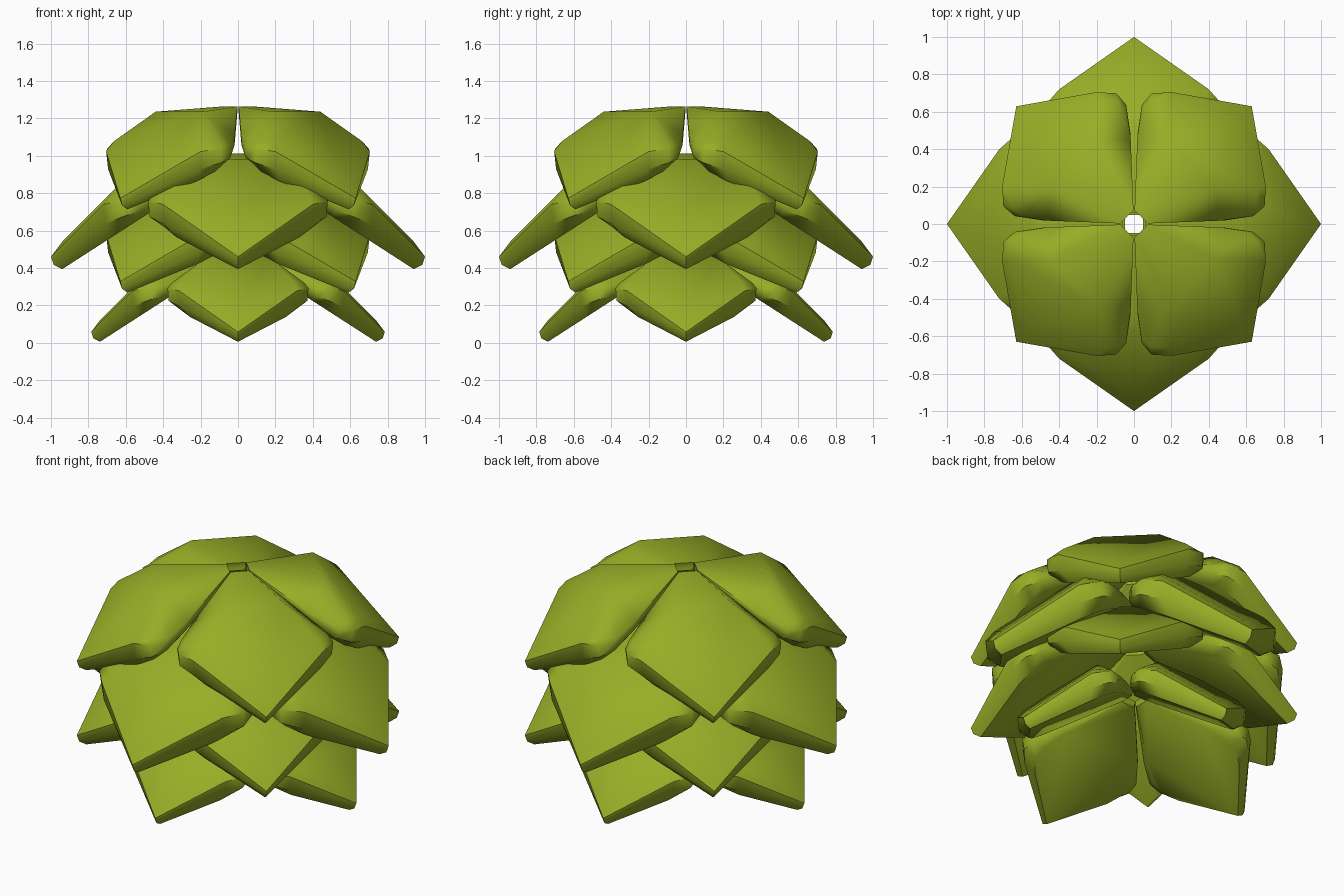
import bpy, bmesh, math
from mathutils import Matrix

cube = bpy.data.objects.get("Cube")
if cube:
    bpy.data.objects.remove(cube, do_unlink=True)

green = bpy.data.materials.new("olive_green")
green.use_nodes = True
color = (0.31, 0.42, 0.02, 1)
green.diffuse_color = color
bsdf = green.node_tree.nodes["Principled BSDF"]
bsdf.inputs["Base Color"].default_value = color
bsdf.inputs["Roughness"].default_value = 0.8

# Half outline of one leaf: distance from the stem, half width
OUTLINE = [(0.065, 0.06), (0.40, 0.37), (0.54, 0.473), (0.63, 0.48), (0.72, 0.40)]
CROWN = (0.5, 0.2)


def upper(r, w):
    """Faceted top of the leaf: crown, outer slope and side slopes."""
    return min(-0.1 * r, 0.45 - r, 0.016 + 0.19 * r - 0.806 * abs(w))


def under(r, w):
    """Flat underside, sloping from the stem to the tip."""
    return -0.03 - 0.645 * r


def middle(r, w):
    return 0.4 * upper(r, w) + 0.6 * under(r, w)


def edge(r, w):
    return upper(r, w) - 0.02


def ring(bm, length, width, height):
    """One loop of the leaf rim, as left points, right points and tip."""
    def point(r, w):
        r, w = r * length, w * width
        return bm.verts.new((r, w, height(r, w)))
    left = [point(r, w) for r, w in OUTLINE]
    right = [point(r, -w) for r, w in OUTLINE]
    return left, right, point(1, 0)


def leaf_mesh():
    bm = bmesh.new()
    rings = [ring(bm, 0.94, 0.94, upper), ring(bm, 1, 1, edge),
             ring(bm, 0.985, 0.985, middle), ring(bm, 0.94, 0.82, under)]
    # Top facets around two crown points
    left, right, tip = rings[0]
    r, w = CROWN
    crowns = [bm.verts.new((r, s * w, upper(r, w))) for s in (1, -1)]
    for side, crown in zip((left, right), crowns):
        bm.faces.new(side[:4] + [crown])
        bm.faces.new((side[3], side[4], crown))
    bm.faces.new((left[0], crowns[0], crowns[1], right[0]))
    bm.faces.new((left[4], tip, right[4], crowns[1], crowns[0]))
    # Rim bands and underside
    loops = [a + [t] + b[::-1] for a, b, t in rings]
    for a, b in zip(loops, loops[1:]):
        for i in range(len(a)):
            j = (i + 1) % len(a)
            bm.faces.new((a[i], a[j], b[j], b[i]))
    bm.faces.new(loops[-1])
    bmesh.ops.recalc_face_normals(bm, faces=bm.faces)
    mesh = bpy.data.meshes.new("leaf")
    bm.to_mesh(mesh)
    bm.free()
    mesh.materials.append(green)
    return mesh


# Four whorls of four leaves: name, top height, scale, starting angle
WHORLS = [("top_leaf", 1.28, 0.89, 45), ("upper_leaf", 1.03, 1.0, 0),
          ("lower_leaf", 0.835, 0.89, 45), ("bottom_leaf", 0.505, 0.785, 0)]

base = leaf_mesh()
leaves = []
for name, height, scale, start in WHORLS:
    for k in range(4):
        mesh = base.copy()
        turn = Matrix.Rotation(math.radians(start + 90 * k), 4, "Z")
        mesh.transform(Matrix.Translation((0, 0, height)) @ turn @ Matrix.Scale(scale, 4))
        leaf = bpy.data.objects.new(f"{name}_{k + 1}", mesh)
        bpy.context.collection.objects.link(leaf)
        leaves.append(leaf)
bpy.data.meshes.remove(base)

# Soft folds, sharp rims
bpy.ops.object.select_all(action="DESELECT")
for leaf in leaves:
    leaf.select_set(True)
bpy.context.view_layer.objects.active = leaves[0]
bpy.ops.object.shade_smooth_by_angle(angle=math.radians(45))
